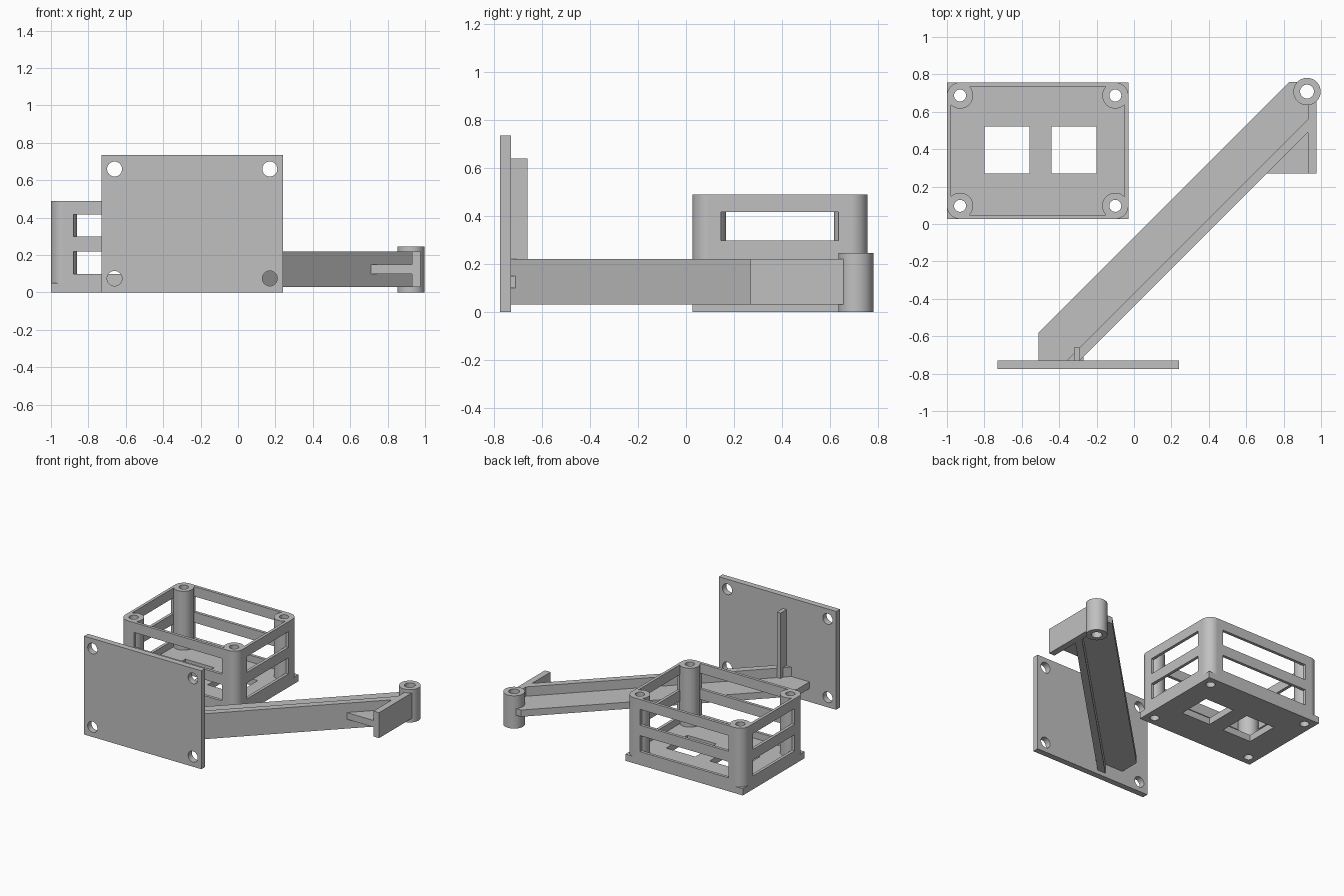
import bpy, bmesh, math
from mathutils import Matrix, Vector

if "Cube" in bpy.data.objects:
    bpy.data.objects.remove(bpy.data.objects["Cube"], do_unlink=True)

GREY = (0.53, 0.53, 0.53, 1)
grey = bpy.data.materials.new("plain grey")
grey.use_nodes = True
grey.diffuse_color = GREY
grey.node_tree.nodes["Principled BSDF"].inputs["Base Color"].default_value = GREY


def add_object(name, bm):
    bmesh.ops.recalc_face_normals(bm, faces=bm.faces)
    mesh = bpy.data.meshes.new(name)
    bm.to_mesh(mesh)
    bm.free()
    mesh.materials.append(grey)
    ob = bpy.data.objects.new(name, mesh)
    bpy.context.collection.objects.link(ob)
    return ob


def prism(name, outline, z0, z1):
    bm = bmesh.new()
    face = bm.faces.new([bm.verts.new((x, y, z0)) for x, y in outline])
    side = bmesh.ops.extrude_face_region(bm, geom=[face])["geom"]
    verts = [g for g in side if isinstance(g, bmesh.types.BMVert)]
    bmesh.ops.translate(bm, verts=verts, vec=(0, 0, z1 - z0))
    return add_object(name, bm)


def box(name, x, y, z):
    return prism(name, [(x[0], y[0]), (x[1], y[0]), (x[1], y[1]), (x[0], y[1])], *z)


def drill(centre, radius, axis="Z"):
    bm = bmesh.new()
    turn = Matrix.Rotation(math.pi / 2, 4, "X") if axis == "Y" else Matrix()
    bmesh.ops.create_cone(bm, cap_ends=True, segments=48, radius1=radius, radius2=radius,
                          depth=0.6, matrix=Matrix.Translation(Vector(centre)) @ turn)
    return add_object("cutter", bm)


def smooth(ob):
    bpy.ops.object.select_all(action="DESELECT")
    ob.select_set(True)
    bpy.context.view_layer.objects.active = ob
    bpy.ops.object.shade_smooth_by_angle(angle=math.radians(30))


def cut(ob, cutters):
    for cutter in cutters:
        mod = ob.modifiers.new("cut", "BOOLEAN")
        mod.operation, mod.solver, mod.object = "DIFFERENCE", "EXACT", cutter
    graph = bpy.context.evaluated_depsgraph_get()
    mesh = bpy.data.meshes.new_from_object(ob.evaluated_get(graph))
    ob.modifiers.clear()
    ob.data = mesh
    for cutter in cutters:
        bpy.data.objects.remove(cutter, do_unlink=True)
    smooth(ob)


def tube(name, centre, outer, inner, z0, z1, steps=48):
    # Revolve a rectangular wall section around the tube axis
    bm = bmesh.new()
    section = [(inner, z0), (outer, z0), (outer, z1), (inner, z1)]
    rings = []
    for i in range(steps):
        a = 2 * math.pi * i / steps
        rings.append([bm.verts.new((centre[0] + r * math.cos(a), centre[1] + r * math.sin(a), z))
                      for r, z in section])
    for i in range(steps):
        a, b = rings[i], rings[(i + 1) % steps]
        for j in range(4):
            k = (j + 1) % 4
            bm.faces.new((a[j], b[j], b[k], a[k]))
    smooth(add_object(name, bm))


# Mounting plate with four screw holes, and its stiffening rib
plate = box("mounting_plate", (-0.73, 0.24), (-0.775, -0.73), (0, 0.735))
cut(plate, [drill((x, -0.75, z), 0.04, "Y") for x in (-0.66, 0.17) for z in (0.075, 0.66)])
box("plate_rib", (-0.32, -0.29), (-0.735, -0.66), (0.11, 0.64))

# Diagonal arm: flat web, upright wall, end wall and pivot boss
PIVOT = (0.925, 0.708)
web = prism("arm_web", [(-0.51, -0.735), (-0.27, -0.735), (-0.27, -0.71), (0.71, 0.27),
                        (0.95, 0.27), (0.95, 0.65), (0.93, 0.76), (0.83, 0.76),
                        (-0.51, -0.58)], 0.10, 0.15)
cut(web, [drill((*PIVOT, 0.1), 0.037)])
prism("arm_wall", [(-0.365, -0.735), (-0.295, -0.735), (0.935, 0.495), (0.935, 0.565)], 0.03, 0.22)
box("arm_end_wall", (0.93, 0.977), (0.27, 0.66), (0.03, 0.22))
tube("pivot_boss", PIVOT, 0.073, 0.037, 0, 0.245)

# Case floor with two openings and corner screw holes
X, Y = (-1.0, -0.03), (0.027, 0.757)
POST, WALL, TOP = 0.07, 0.022, 0.49
post_x = (X[0] + POST, X[1] - POST)
post_y = (Y[0] + POST, Y[1] - POST)
floor = box("case_floor", X, Y, (0, 0.05))
openings = [box("cutter", x, (0.27, 0.52), (-0.1, 0.2)) for x in ((-0.8, -0.56), (-0.44, -0.2))]
cut(floor, openings + [drill((x, y, 0), 0.032) for x in post_x for y in post_y])

# Corner posts
for side, x in zip(("right", "left"), post_x):
    for end, y in zip(("front", "back"), post_y):
        tube(f"case_post_{end}_{side}", (x, y), POST, 0.032, 0.05, TOP)

# Thin case walls, each with two long windows
WINDOWS = ((0.10, 0.22), (0.298, 0.416))
INSET = 0.05
for name, y in (("front", Y[0]), ("back", Y[1] - WALL)):
    wall = box(f"case_wall_{name}", post_x, (y, y + WALL), (0.05, TOP))
    cut(wall, [box("cutter", (post_x[0] + INSET, post_x[1] - INSET), (y - 0.1, y + 0.1), z)
               for z in WINDOWS])
for name, x in (("right", X[0]), ("left", X[1] - WALL)):
    wall = box(f"case_wall_{name}", (x, x + WALL), post_y, (0.05, TOP))
    cut(wall, [box("cutter", (x - 0.1, x + 0.1), (post_y[0] + INSET, post_y[1] - INSET), z)
               for z in WINDOWS])
